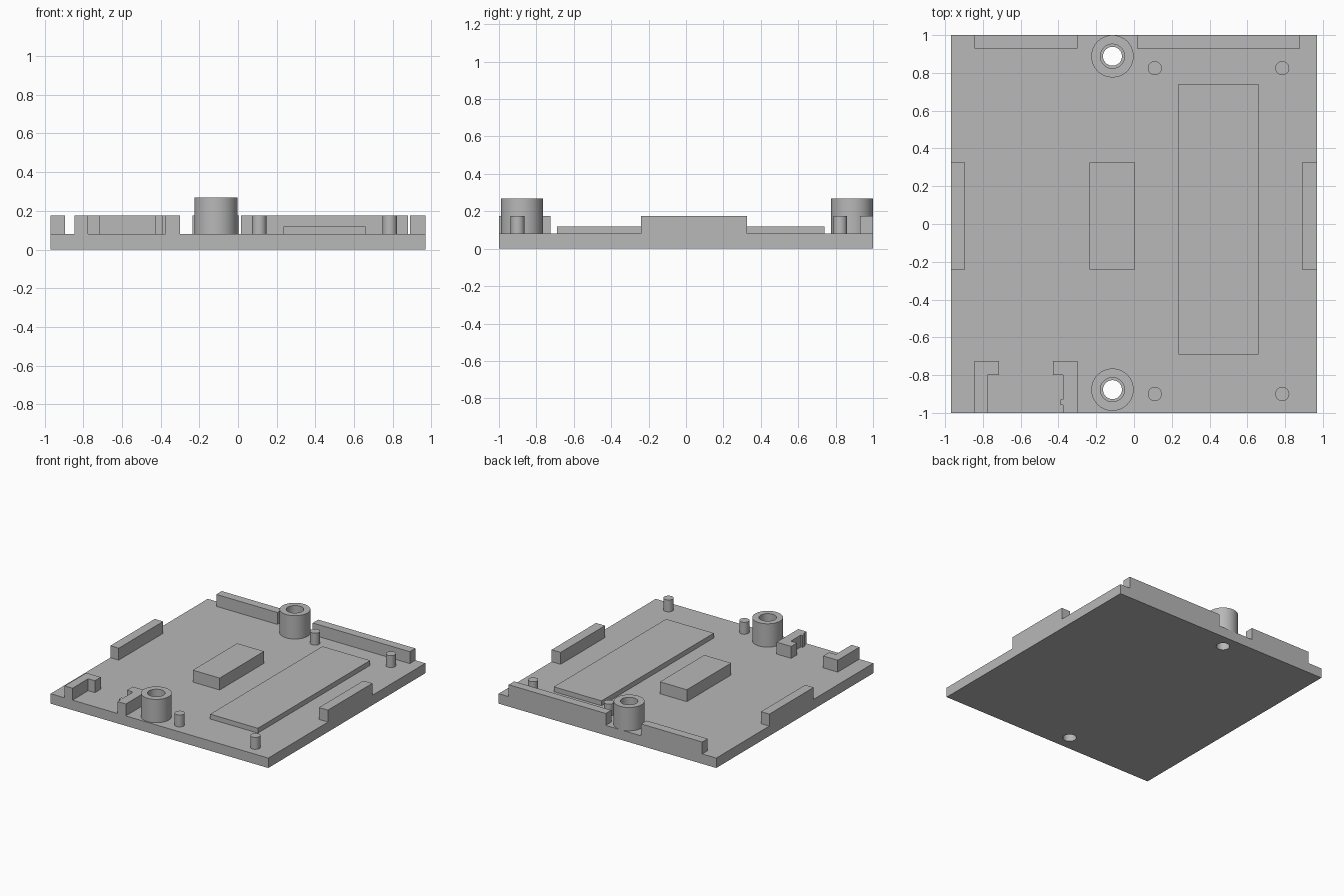
import bpy, bmesh, math
from mathutils import Vector

if "Cube" in bpy.data.objects:
    bpy.data.objects.remove(bpy.data.objects["Cube"], do_unlink=True)

grey = bpy.data.materials.new("light_grey")
grey.use_nodes = True
colour = (0.48, 0.48, 0.48, 1)
grey.diffuse_color = colour
grey.node_tree.nodes["Principled BSDF"].inputs["Base Color"].default_value = colour

BASE, WALL, PAD, BOSS = 0.08, 0.176, 0.119, 0.268
SEGMENTS = 64


def make_object(name, bm, smooth=False):
    bmesh.ops.recalc_face_normals(bm, faces=bm.faces)
    mesh = bpy.data.meshes.new(name)
    bm.to_mesh(mesh)
    bm.free()
    obj = bpy.data.objects.new(name, mesh)
    bpy.context.collection.objects.link(obj)
    mesh.materials.append(grey)
    if smooth:
        bpy.ops.object.select_all(action="DESELECT")
        obj.select_set(True)
        bpy.context.view_layer.objects.active = obj
        bpy.ops.object.shade_smooth_by_angle(angle=math.radians(35))
    return obj


def prism(name, outline, z0, z1):
    """Extrude a flat outline from z0 up to z1."""
    bm = bmesh.new()
    face = bm.faces.new([bm.verts.new((x, y, z0)) for x, y in outline])
    top = bmesh.ops.extrude_face_region(bm, geom=[face])["geom"]
    verts = [v for v in top if isinstance(v, bmesh.types.BMVert)]
    bmesh.ops.translate(bm, verts=verts, vec=(0, 0, z1 - z0))
    return make_object(name, bm)


def block(name, x0, x1, y0, y1, z0=BASE, z1=WALL):
    return prism(name, [(x0, y0), (x1, y0), (x1, y1), (x0, y1)], z0, z1)


def cylinder(name, x, y, radius, z0, z1):
    bm = bmesh.new()
    bmesh.ops.create_cone(bm, cap_ends=True, segments=SEGMENTS,
                          radius1=radius, radius2=radius, depth=z1 - z0)
    bmesh.ops.translate(bm, verts=bm.verts, vec=(x, y, (z0 + z1) / 2))
    return make_object(name, bm, smooth=True)


def tube(name, x, y, inner, outer, z0, z1):
    """Spin a rectangular section around the vertical axis."""
    bm = bmesh.new()
    section = [(inner, z0), (outer, z0), (outer, z1), (inner, z1)]
    verts = [bm.verts.new((x + r, y, z)) for r, z in section]
    edges = [bm.edges.new((verts[i], verts[(i + 1) % 4])) for i in range(4)]
    bmesh.ops.spin(bm, geom=verts + edges, cent=Vector((x, y, 0)), axis=(0, 0, 1),
                   angle=math.tau, steps=SEGMENTS, use_merge=True)
    bmesh.ops.remove_doubles(bm, verts=bm.verts, dist=0.0001)
    return make_object(name, bm, smooth=True)


# Base plate with two screw holes, and a hollow boss over each
plate = block("base_plate", -0.97, 0.97, -1, 1, 0, BASE)
for side, y in (("front", -0.877), ("back", 0.888)):
    cutter = cylinder(side + "_hole_cutter", -0.114, y, 0.05, -0.1, 0.2)
    cutter.hide_render = True
    cut = plate.modifiers.new(side + "_hole", "BOOLEAN")
    cut.operation = "DIFFERENCE"
    cut.solver = "EXACT"
    cut.object = cutter
    bpy.context.view_layer.objects.active = plate
    bpy.ops.object.modifier_apply(modifier=cut.name)
    bpy.data.objects.remove(cutter, do_unlink=True)
    tube(side + "_screw_boss", -0.114, y, 0.064, 0.112, BASE, BOSS)

# Locating pins
for side, y in (("front", -0.9), ("back", 0.825)):
    for hand, x in (("right", 0.11), ("left", 0.785)):
        cylinder(f"{side}_{hand}_pin", x, y, 0.037, BASE, WALL)

# Edge rails
block("back_right_rail", -0.845, -0.3, 0.93, 1)
block("back_left_rail", 0.015, 0.88, 0.93, 1)
block("right_rail", -0.97, -0.895, -0.24, 0.325)
block("left_rail", 0.89, 0.97, -0.24, 0.325)

# Centre block and long thin pad
block("centre_block", -0.235, 0.005, -0.24, 0.325)
block("thin_pad", 0.235, 0.66, -0.69, 0.74, BASE, PAD)

# Hooked brackets at the front edge, the second with a small catch
prism("right_hook_bracket",
      [(-0.845, -1), (-0.775, -1), (-0.775, -0.8), (-0.715, -0.8),
       (-0.715, -0.725), (-0.845, -0.725)], BASE, WALL)
prism("left_hook_bracket",
      [(-0.3, -1), (-0.3, -0.725), (-0.43, -0.725), (-0.43, -0.8),
       (-0.375, -0.8), (-0.375, -0.928), (-0.39, -0.928), (-0.39, -0.957),
       (-0.375, -0.957), (-0.375, -1)], BASE, WALL)
